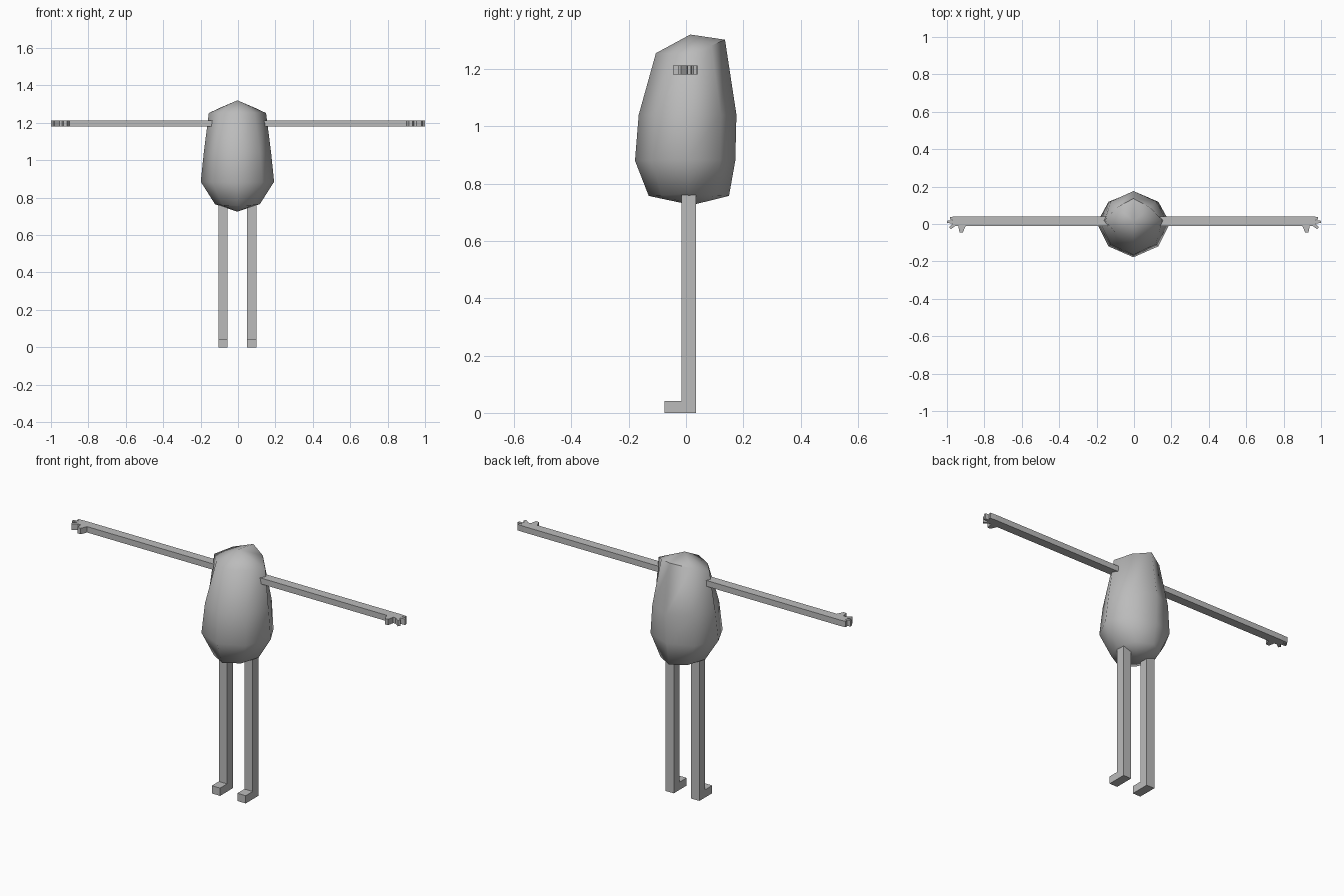
import bpy, bmesh, math

if "Cube" in bpy.data.objects:
    bpy.data.objects.remove(bpy.data.objects["Cube"])

grey = bpy.data.materials.new("plain grey")
grey.diffuse_color = (0.5, 0.5, 0.5, 1)
grey.use_nodes = True
grey.node_tree.nodes["Principled BSDF"].inputs["Base Color"].default_value = grey.diffuse_color
CX = -0.003  # slight sideways offset of body and legs


def finish(name, bm):
    bmesh.ops.recalc_face_normals(bm, faces=bm.faces)
    mesh = bpy.data.meshes.new(name)
    bm.to_mesh(mesh)
    bm.free()
    mesh.materials.append(grey)
    ob = bpy.data.objects.new(name, mesh)
    bpy.context.collection.objects.link(ob)
    return ob


def prism(name, outline, place, depth):
    """Extrude a 2D outline; place maps its points to 3D."""
    bm = bmesh.new()
    face = bm.faces.new([bm.verts.new(place(*p)) for p in outline])
    ext = bmesh.ops.extrude_face_region(bm, geom=[face])["geom"]
    verts = [v for v in ext if isinstance(v, bmesh.types.BMVert)]
    bmesh.ops.translate(bm, verts=verts, vec=depth)
    return finish(name, bm)


# Body: eight-sided rings (half width, front y, side y, back y,
# front z, side z, back z, diagonal factor)
rings = [
    (0.120, -0.130, 0.010, 0.150, 0.757, 0.765, 0.757, 0.68),
    (0.196, -0.178, 0.005, 0.172, 0.880, 0.885, 0.880, 0.68),
    (0.180, -0.165, 0.010, 0.176, 1.040, 1.040, 1.040, 0.67),
    (0.153, -0.105, 0.020, 0.136, 1.255, 1.252, 1.302, 0.59),
]
bm = bmesh.new()
loops = []
for w, yf, ys, yb, zf, zs, zb, k in rings:
    loop = []
    for i in range(8):
        a = i * math.pi / 4
        c, s = math.cos(a), math.sin(a)
        if i % 2:
            c, s = math.copysign(k, c), math.copysign(k, s)
        y_end, z_end = (yb, zb) if s > 0 else (yf, zf)
        loop.append(bm.verts.new((CX + w * c, ys + (y_end - ys) * abs(s),
                                  zs + (z_end - zs) * abs(s))))
    loops.append(loop)
bottom = bm.verts.new((CX, 0.02, 0.725))
top = bm.verts.new((CX, 0.015, 1.32))
for i in range(8):
    j = (i + 1) % 8
    for lo, hi in zip(loops, loops[1:]):
        bm.faces.new((lo[i], lo[j], hi[j], hi[i]))
    bm.faces.new((bottom, loops[0][j], loops[0][i]))
    bm.faces.new((top, loops[-1][i], loops[-1][j]))
body = finish("body", bm)
bpy.context.view_layer.objects.active = body
body.select_set(True)
bpy.ops.object.shade_smooth_by_angle(angle=math.radians(65))

# Arm with thumb and three fingers, seen from above
arm = [(0.13, -0.01), (0.90, -0.01), (0.915, -0.045), (0.933, -0.045),
       (0.94, -0.01), (0.955, -0.01), (0.98, -0.028), (0.988, -0.017),
       (0.97, 0.003), (1.0, 0.005), (1.0, 0.017), (0.97, 0.02),
       (0.985, 0.026), (0.985, 0.038), (0.95, 0.04), (0.13, 0.04)]
# Leg with foot, seen from the side
leg = [(-0.075, 0), (0.035, 0), (0.035, 0.785), (-0.015, 0.785),
       (-0.015, 0.042), (-0.075, 0.042)]

for side, label in ((-1, "left"), (1, "right")):
    prism(label + "_arm", arm, lambda x, y: (side * x, y, 1.18), (0, 0, 0.032))
    x0 = CX + side * 0.077 - 0.025
    prism(label + "_leg", leg, lambda y, z: (x0, y, z), (0.05, 0, 0))
